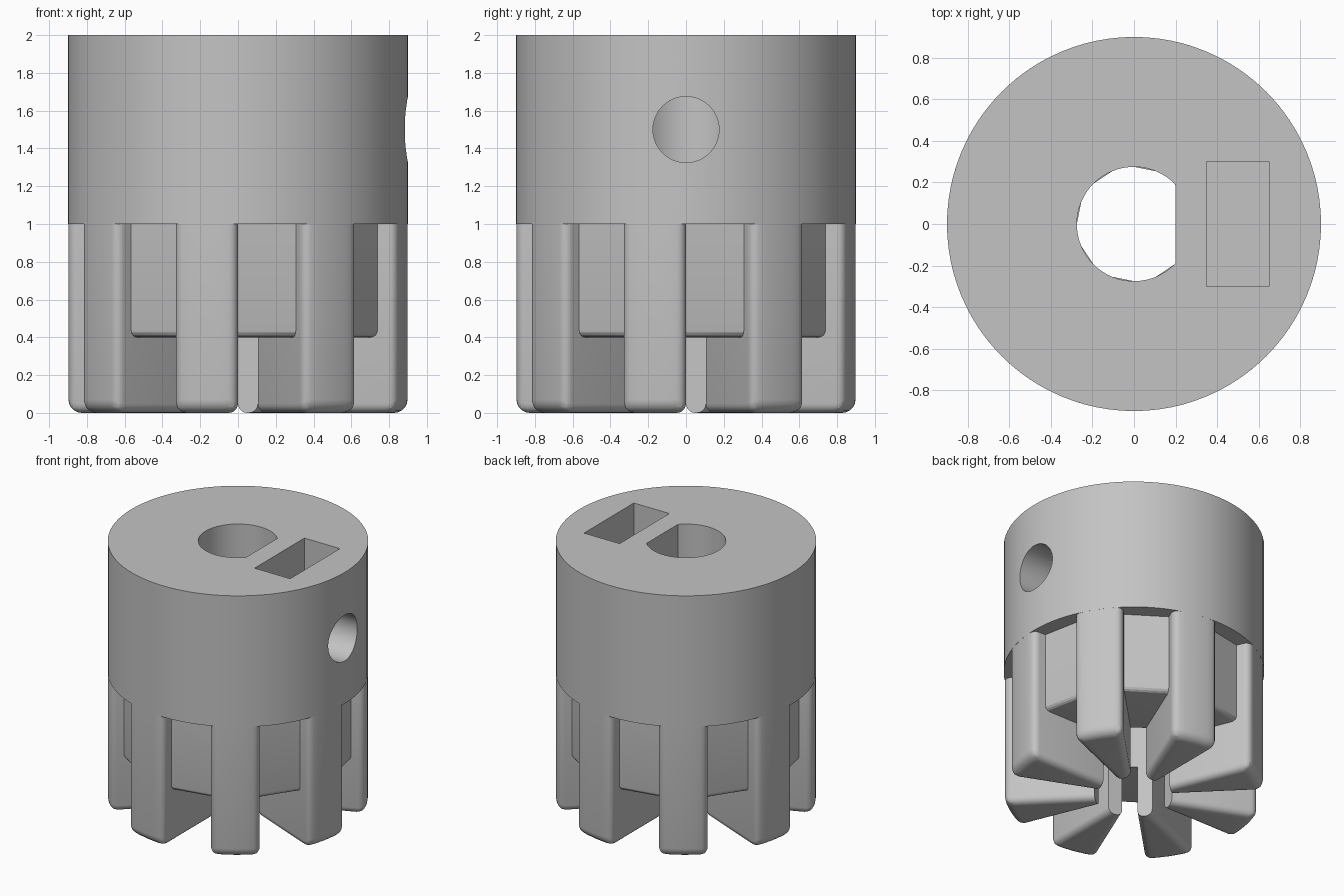
import bpy, bmesh, math
from mathutils import Matrix

if "Cube" in bpy.data.objects:
    bpy.data.objects.remove(bpy.data.objects["Cube"])

grey = bpy.data.materials.new("plain_grey")
grey.diffuse_color = (0.55, 0.55, 0.55, 1)
grey.use_nodes = True
grey.node_tree.nodes["Principled BSDF"].inputs["Base Color"].default_value = grey.diffuse_color


def arc(r, a0, a1, n):
    """n + 1 points on an arc, angles in degrees."""
    return [(r * math.cos(math.radians(a0 + (a1 - a0) * i / n)),
             r * math.sin(math.radians(a0 + (a1 - a0) * i / n))) for i in range(n + 1)]


def prism(name, pts, z0, z1, rim=None, matrix=None):
    """Extruded outline; rim = (z, width, segments) bevels the edge loop at that height."""
    bm = bmesh.new()
    low = [bm.verts.new((x, y, z0)) for x, y in pts]
    high = [bm.verts.new((x, y, z1)) for x, y in pts]
    n = len(pts)
    bm.faces.new(low[::-1])
    bm.faces.new(high)
    for i in range(n):
        j = (i + 1) % n
        bm.faces.new((low[i], low[j], high[j], high[i]))
    if rim:
        edges = [e for e in bm.edges if all(abs(v.co.z - rim[0]) < 1e-5 for v in e.verts)]
        bmesh.ops.bevel(bm, geom=edges, offset=rim[1], segments=rim[2],
                        profile=0.5, affect='EDGES')
    if matrix:
        bm.transform(matrix)
    bmesh.ops.recalc_face_normals(bm, faces=bm.faces[:])
    mesh = bpy.data.meshes.new(name)
    bm.to_mesh(mesh)
    bm.free()
    mesh.materials.append(grey)
    obj = bpy.data.objects.new(name, mesh)
    bpy.context.collection.objects.link(obj)
    return obj


def activate(obj):
    bpy.ops.object.select_all(action='DESELECT')
    obj.select_set(True)
    bpy.context.view_layer.objects.active = obj


def finish(obj):
    activate(obj)
    for m in list(obj.modifiers):
        bpy.ops.object.modifier_apply(modifier=m.name)
    bpy.ops.object.shade_smooth_by_angle(angle=math.radians(20))


def cut(obj, cutter):
    m = obj.modifiers.new("cut", 'BOOLEAN')
    m.operation = 'DIFFERENCE'
    m.solver = 'EXACT'
    m.object = cutter


# hub with chamfered top, and the faceted core below it
hub = prism("hub", arc(0.9, 0, 360, 96)[:-1], 1.0, 2.0, rim=(2.0, 0.1, 1))
core = prism("core", arc(0.8, 0, 360, 16)[:-1], 0.4, 1.0, rim=(0.4, 0.04, 4))

# cutters: D-shaped bore, nut pocket, set screw hole
flat = math.degrees(math.acos(0.2 / 0.275))
bore = prism("bore_cutter", arc(0.275, flat, 360 - flat, 48), -0.5, 2.5)
pocket = prism("pocket_cutter", [(0.35, -0.3), (0.65, -0.3), (0.65, 0.3), (0.35, 0.3)], 1.2, 2.5)
screw = prism("screw_cutter", arc(0.175, 0, 360, 48)[:-1], 0.05, 1.2,
              matrix=Matrix.Translation((0, 0, 1.5)) @ Matrix.Rotation(math.pi / 2, 4, 'Y'))
for c in (bore, pocket, screw):
    cut(hub, c)
cut(core, bore)
finish(hub)
finish(core)
for c in (bore, pocket, screw):
    bpy.data.objects.remove(c)

# eight wedge teeth, rounded on the outer and lower edges
for k in range(8):
    a = 22.5 + 45 * k
    tooth = prism(f"tooth_{k + 1}", arc(0.9, a, a + 22.5, 4) + arc(0.275, a + 22.5, a, 1), 0, 1.0)
    mesh = tooth.data
    weight = mesh.attributes.new("bevel_weight_edge", 'FLOAT', 'EDGE')
    for e in mesh.edges:
        p, q = (mesh.vertices[i].co for i in e.vertices)
        rp, rq = p.xy.length, q.xy.length
        if p.z < 0.01 and q.z < 0.01:
            if rp > 0.8 and rq > 0.8:          # outer bottom rim
                weight.data[e.index].value = 1.0
            elif max(rp, rq) > 0.8:            # bottom flanks
                weight.data[e.index].value = 0.7
        elif abs(p.z - q.z) > 0.5 and rp > 0.8:
            ang = (math.degrees(math.atan2(p.y, p.x)) - a) % 360
            if min(ang, 360 - ang) < 1 or abs(ang - 22.5) < 1:   # outer corners
                weight.data[e.index].value = 0.7
    m = tooth.modifiers.new("round", 'BEVEL')
    m.limit_method = 'WEIGHT'
    m.width = 0.07
    m.segments = 5
    m.use_clamp_overlap = False
    finish(tooth)
